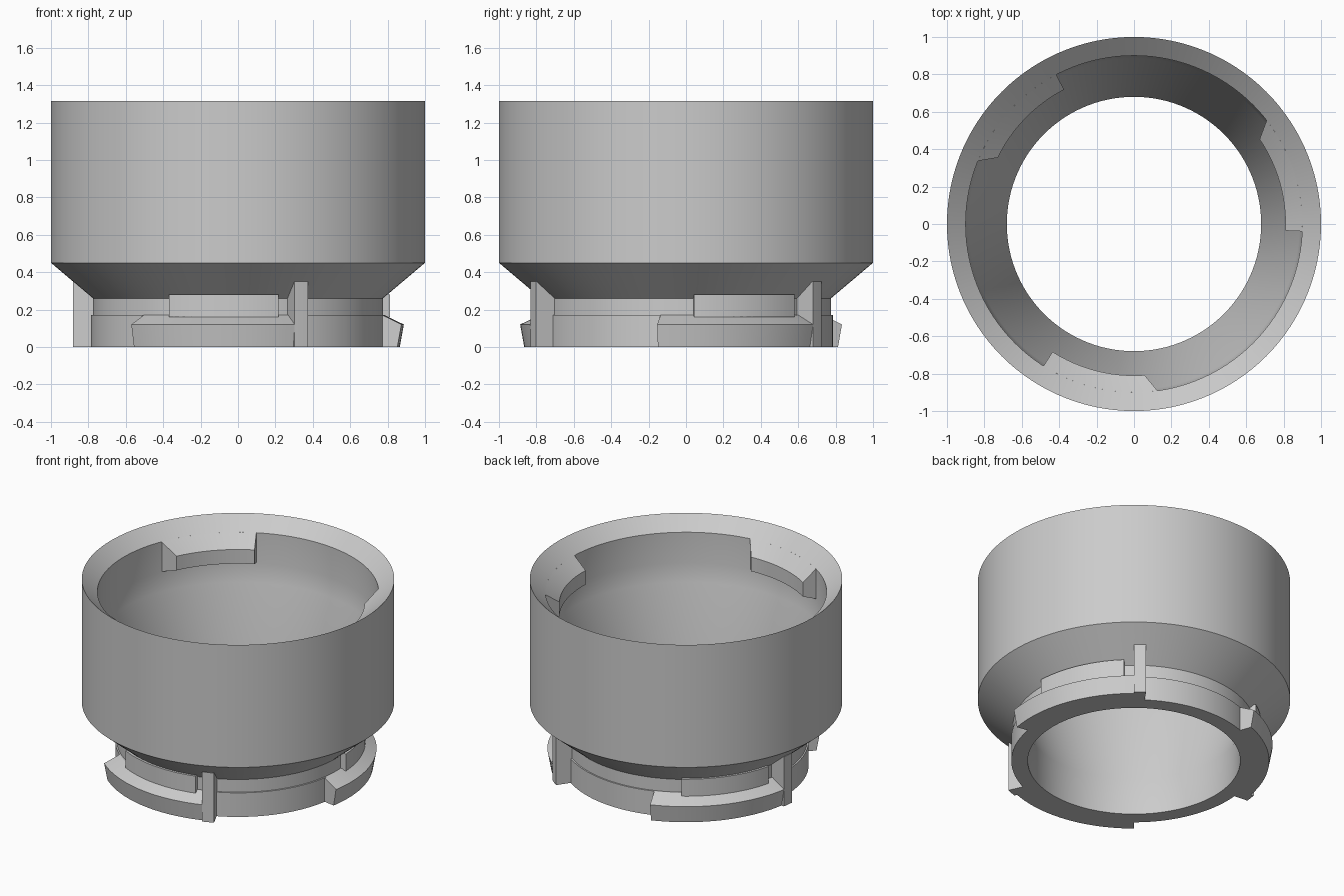
import bpy
import bmesh
from math import cos, sin, radians

cube = bpy.data.objects.get("Cube")
if cube:
    bpy.data.objects.remove(cube, do_unlink=True)

GREY = (0.6, 0.6, 0.6, 1.0)
grey = bpy.data.materials.new("plain grey")
grey.use_nodes = True
grey.diffuse_color = GREY
grey.node_tree.nodes["Principled BSDF"].inputs["Base Color"].default_value = GREY


def sweep(name, profile, start=0, end=360, steps=120, end_skew=None):
    """Turn a closed (radius, height) profile about z, as a ring or a capped sector.
    end_skew(radius) gives extra degrees at the far end."""
    ring = end - start == 360
    bm = bmesh.new()
    rows = []
    for i in range(steps if ring else steps + 1):
        row = []
        for r, z in profile:
            span = end - start + (end_skew(r) if end_skew else 0)
            a = radians(start + span * i / steps)
            row.append(bm.verts.new((r * cos(a), r * sin(a), z)))
        rows.append(row)
    n = len(profile)
    for i in range(steps):
        a, b = rows[i], rows[(i + 1) % len(rows)]
        for j in range(n):
            k = (j + 1) % n
            bm.faces.new((a[j], b[j], b[k], a[k]))
    if not ring:
        bm.faces.new(rows[0])
        bm.faces.new(rows[-1])
    bmesh.ops.recalc_face_normals(bm, faces=bm.faces)
    mesh = bpy.data.meshes.new(name)
    bm.to_mesh(mesh)
    bm.free()
    mesh.materials.append(grey)
    obj = bpy.data.objects.new(name, mesh)
    bpy.context.collection.objects.link(obj)
    bpy.ops.object.select_all(action="DESELECT")
    obj.select_set(True)
    bpy.context.view_layer.objects.active = obj
    bpy.ops.object.shade_smooth_by_angle(angle=radians(20))
    return obj


# Hollow body: neck, groove, flared collar, funnel mouth, seat, conical bore
sweep("body", [
    (0.785, 0), (0.785, 0.17), (0.775, 0.17), (0.775, 0.26),
    (1.0, 0.45), (1.0, 1.315), (0.9, 1.225), (0.9, 1.01),
    (0.885, 0.88), (0.68, 0.26), (0.68, 0),
])

tab = [(0.76, 0), (0.865, 0), (0.887, 0.12), (0.785, 0.17), (0.76, 0.17)]
block = [(0.76, 0.16), (0.815, 0.16), (0.815, 0.28), (0.76, 0.28)]
fin = [(0.77, 0), (0.885, 0), (0.885, 0.35), (0.77, 0.35)]
lip = [(0.9, 1.225), (0.81, 1.145), (0.81, 1.045), (0.91, 1.01), (0.91, 1.225)]

# Three bayonet sets around the axis
for i in range(3):
    turn = 120 * i
    sweep(f"bayonet_tab_{i + 1}", tab, turn - 10, turn + 50, 20)
    sweep(f"groove_block_{i + 1}", block, turn + 3, turn + 45.5, 14)
    sweep(f"stop_fin_{i + 1}", fin, turn + 50, turn + 55, 2)
    sweep(f"mouth_lip_{i + 1}", lip, turn - 2.5, turn + 34, 12,
          lambda r: 4 if r > 0.85 else 0)
